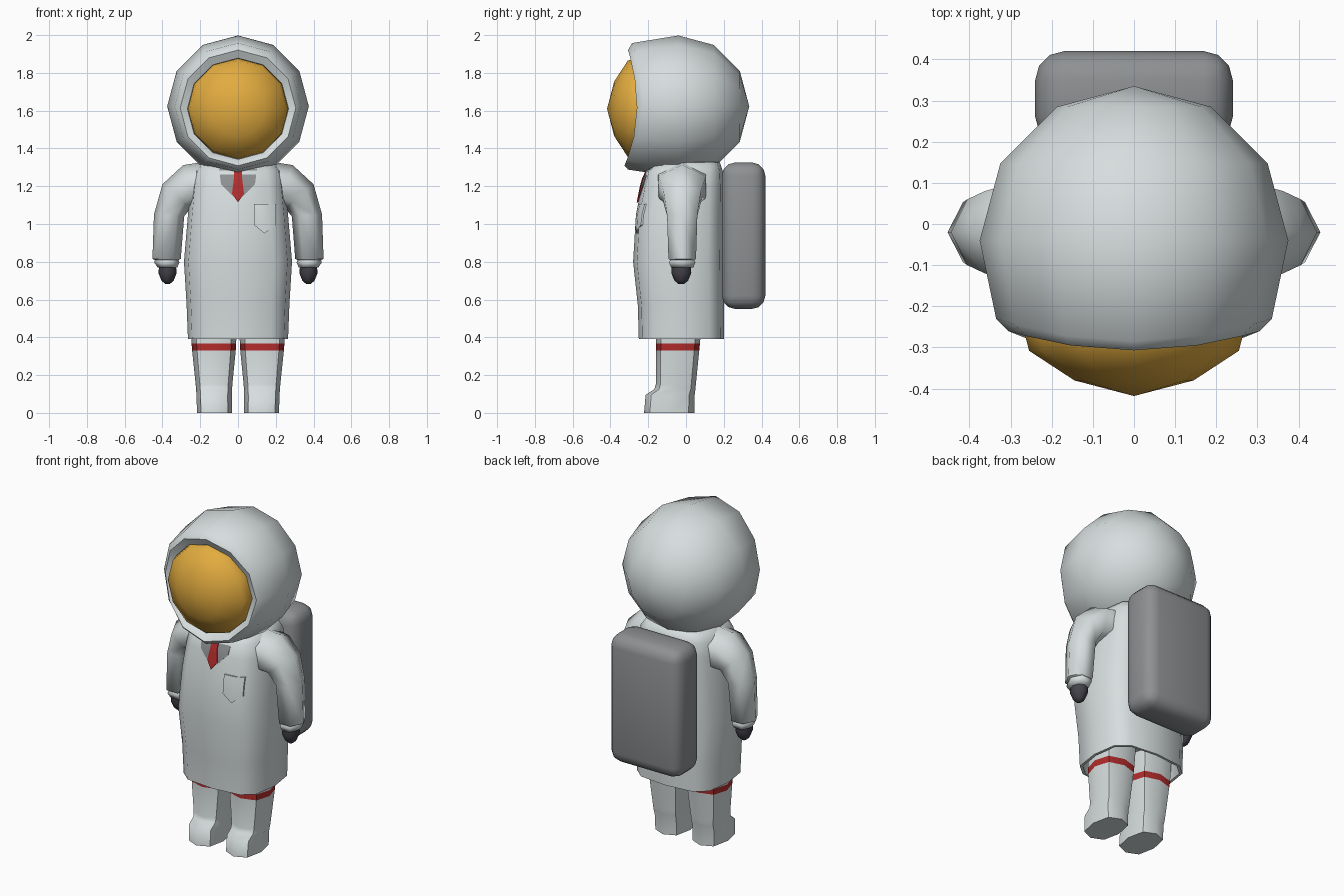
import bpy, bmesh, math
from mathutils import Vector
from mathutils.bvhtree import BVHTree

if "Cube" in bpy.data.objects:
    bpy.data.objects.remove(bpy.data.objects["Cube"])


def material(name, r, g, b):
    m = bpy.data.materials.new(name)
    m.diffuse_color = (r, g, b, 1)
    m.use_nodes = True
    m.node_tree.nodes["Principled BSDF"].inputs["Base Color"].default_value = m.diffuse_color
    return m


WHITE = material("suit white", .68, .73, .735)
GOLD = material("visor gold", .76, .41, .05)
RED = material("red", .45, .025, .025)
GREY = material("grey", .27, .28, .29)
DARK = material("glove charcoal", .06, .057, .07)


def finish(name, bm, mats, angle=65):
    bmesh.ops.remove_doubles(bm, verts=bm.verts, dist=1e-5)
    bmesh.ops.recalc_face_normals(bm, faces=bm.faces)
    me = bpy.data.meshes.new(name)
    bm.to_mesh(me)
    bm.free()
    ob = bpy.data.objects.new(name, me)
    bpy.context.collection.objects.link(ob)
    for m in mats:
        me.materials.append(m)
    bpy.ops.object.select_all(action='DESELECT')
    ob.select_set(True)
    bpy.context.view_layer.objects.active = ob
    bpy.ops.object.shade_smooth_by_angle(angle=math.radians(angle))
    return ob


def loft(rings):
    """Skin a list of equal-length point rings and cap both ends."""
    bm = bmesh.new()
    vs = [[bm.verts.new(p) for p in r] for r in rings]
    n = len(vs[0])
    for a, b in zip(vs, vs[1:]):
        for i in range(n):
            j = (i + 1) % n
            bm.faces.new((a[i], a[j], b[j], b[i]))
    bm.faces.new(vs[0])
    bm.faces.new(vs[-1])
    return bm


def oval(z, x0, x1, y0, y1, n=8, p=1.0):
    """Horizontal superellipse ring filling the given bounds."""
    pts = []
    for i in range(n):
        c, s = math.cos(math.tau * i / n), math.sin(math.tau * i / n)
        c, s = (math.copysign(abs(v) ** p, v) if abs(v) > 1e-6 else 0 for v in (c, s))
        pts.append(((x0 + x1) / 2 + (x1 - x0) / 2 * c,
                    (y0 + y1) / 2 + (y1 - y0) / 2 * s, z))
    return pts


def disc(r, y, cz, bend=0.0):
    """Ring facing the front, its top and bottom pulled forward by bend."""
    pts = []
    for i in range(12):
        c, s = math.cos(math.tau * i / 12), math.sin(math.tau * i / 12)
        k = bend * s * s * (1 if s > 0 else 1.4)
        pts.append((r * c, y - k, cz + r * s))
    return pts


# helmet with bent front rim
R, CY, CZ = .375, -.04, 1.623
shell = [disc(R * math.sin(math.radians(a)), CY + R * math.cos(math.radians(a)), CZ)
         for a in (0, 30, 60, 90)]
shell += [disc(.335, -.23, CZ, .055), disc(.306, -.26, CZ - .008, .047),
          disc(.268, -.245, CZ - .013, .04), disc(.262, -.2, CZ - .013)]
finish("helmet", loft(shell), [WHITE], 50)

# visor
finish("visor", loft([disc(.268, -.2, 1.61), disc(.266, -.265, 1.61), disc(.255, -.308, 1.61),
                      disc(.145, -.38, 1.61), disc(0, -.418, 1.61)]), [GOLD])

# coat: z, half width, front y, back y
coat = [(.5, .24, -.22, .18), (.39, .25, -.235, .185), (.39, .265, -.25, .2), (.57, .272, -.255, .2),
        (.8, .286, -.28, .2), (1.05, .265, -.265, .2), (1.2, .25, -.235, .2),
        (1.28, .235, -.213, .195), (1.325, .2, -.16, .18), (1.34, .12, -.1, .13)]
bm = loft([oval(z, -w, w, f, b, 12, .6) for z, w, f, b in coat])
bmesh.ops.recalc_face_normals(bm, faces=bm.faces)
surface = BVHTree.FromBMesh(bm)
finish("coat", bm, [WHITE], 60)


def patch(name, outline, mat, lift, thick=0.0):
    """Thin plate draped onto the front of the coat."""
    bm = bmesh.new()
    bm.faces.new([bm.verts.new((x, 0, z)) for x, z in outline])
    cuts = [((x, 0, 0), (1, 0, 0)) for x in (-.05, 0, .05, .12, .16)]
    cuts += [((0, 0, z), (0, 0, 1)) for z in (1.05, 1.2, 1.24)]
    for co, no in cuts:
        bmesh.ops.bisect_plane(bm, geom=bm.verts[:] + bm.edges[:] + bm.faces[:],
                               plane_co=co, plane_no=no)
    bmesh.ops.triangulate(bm, faces=bm.faces[:])
    for v in bm.verts:
        hit = surface.ray_cast(Vector((v.co.x, -2, v.co.z)), Vector((0, 1, 0)))[0]
        v.co.y = hit.y - lift
    if thick:
        ext = bmesh.ops.extrude_face_region(bm, geom=bm.faces[:])
        for v in ext["geom"]:
            if isinstance(v, bmesh.types.BMVert):
                v.co.y += thick
    return finish(name, bm, [mat], 30)


# collar opening, tie and pocket
patch("collar_opening", [(-.1, 1.29), (-.09, 1.21), (-.03, 1.15), (.03, 1.15), (.09, 1.21), (.1, 1.29)],
      GREY, .004, .006)
patch("tie", [(-.022, 1.29), (-.022, 1.24), (-.032, 1.16), (0, 1.115), (.032, 1.16), (.022, 1.24),
              (.022, 1.29)], RED, .009, .008)
patch("pocket", [(.085, 1.105), (.2, 1.105), (.2, .995), (.14, .95), (.085, .995)], WHITE, .009, .012)

# backpack
bm = bmesh.new()
bmesh.ops.create_cube(bm, size=1)
for v in bm.verts:
    v.co = Vector((v.co.x * .48, .305 + v.co.y * .23, .938 + v.co.z * .775))
bmesh.ops.bevel(bm, geom=bm.edges[:], offset=.07, segments=3, profile=.5, affect='EDGES')
finish("backpack", bm, [GREY])

# arm sections: outer x, z, inner x, z, half depth
arm = [(.14, 1.335, .16, 1.09, .13), (.29, 1.312, .215, 1.08, .125), (.40, 1.21, .25, 1.085, .1),
       (.445, 1.05, .285, 1.04, .08), (.453, .815, .303, .815, .073), (.44, .81, .315, .81, .064),
       (.443, .795, .31, .795, .07), (.425, .77, .322, .77, .058)]
# leg sections: z, inner x, outer x, front y, back y
leg = [(0, .033, .217, -.222, .044), (.095, .033, .22, -.214, .046), (.125, .031, .222, -.168, .05),
       (.15, .03, .224, -.16, .052), (.33, .012, .243, -.16, .07), (.367, .01, .246, -.16, .074),
       (.52, .003, .252, -.16, .085)]

for side, s in (("left", 1), ("right", -1)):
    # sleeve with cuff
    rings = []
    for ox, oz, ix, iz, d in arm:
        ring = []
        for i in range(6):
            c, k = math.cos(math.tau * i / 6), math.sin(math.tau * i / 6) / .866
            ring.append((s * ((ox + ix) / 2 + (ox - ix) / 2 * c), -.02 + d * k,
                         (oz + iz) / 2 + (oz - iz) / 2 * c))
        rings.append(ring)
    finish(side + "_sleeve", loft(rings), [WHITE])

    # glove
    finish(side + "_glove", loft([oval(z, s * .373 - rx, s * .373 + rx, -.025 - ry, -.025 + ry)
                                  for z, rx, ry in ((.79, .044, .05), (.74, .048, .053),
                                                    (.7, .032, .036), (.682, .012, .014))]), [DARK])

    # leg and boot, with a red band chosen by height
    bm = loft([oval(z, s * a, s * b, f, k, 8, .75) for z, a, b, f, k in leg])
    for f in bm.faces:
        f.material_index = int(.33 < f.calc_center_median().z < .367)
    finish(side + "_leg", bm, [WHITE, RED], 50)
